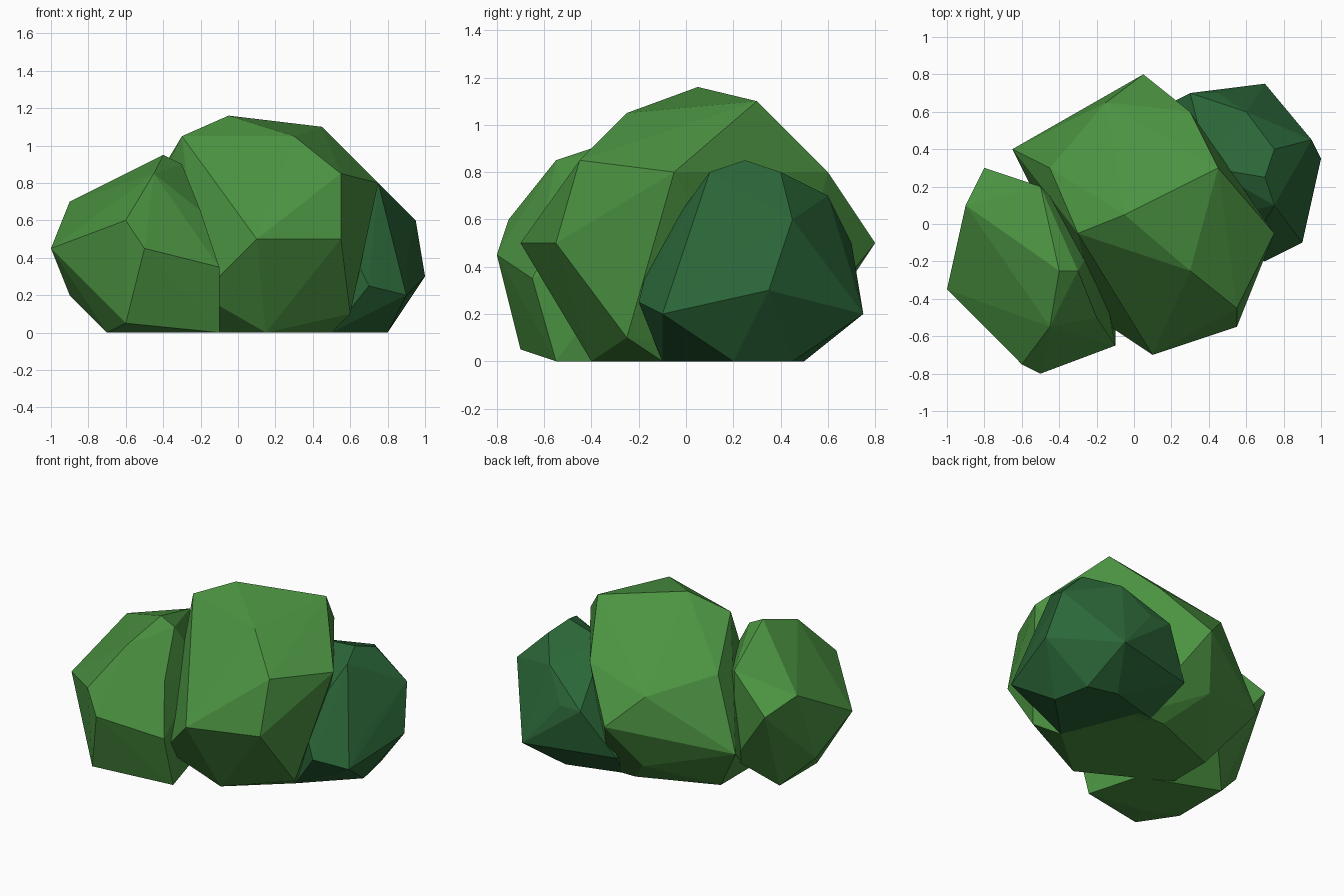
import bpy
import bmesh

default_cube = bpy.data.objects.get("Cube")
if default_cube:
    bpy.data.objects.remove(default_cube, do_unlink=True)


def make_material(name, colour):
    material = bpy.data.materials.new(name)
    material.use_nodes = True
    material.diffuse_color = (*colour, True)
    shader = material.node_tree.nodes["Principled BSDF"]
    shader.inputs["Base Color"].default_value = material.diffuse_color
    shader.inputs["Roughness"].default_value = .9
    return material


def make_clump(name, material, base, waist, crown):
    """Stretch a faceted convex skin over the corners of three rings."""
    bm = bmesh.new()
    for corner in base + waist + crown:
        bm.verts.new(corner)
    bmesh.ops.convex_hull(bm, input=bm.verts[:])

    # Drop any corner that ended up inside the skin
    loose = [vert for vert in bm.verts if not vert.link_faces]
    bmesh.ops.delete(bm, geom=loose, context="VERTS")
    bmesh.ops.recalc_face_normals(bm, faces=bm.faces[:])

    mesh = bpy.data.meshes.new(name)
    bm.to_mesh(mesh)
    bm.free()
    mesh.materials.append(material)
    mesh.shade_flat()
    clump = bpy.data.objects.new(name, mesh)
    bpy.context.scene.collection.objects.link(clump)


leaf_green = make_material("leaf green", (.07, .29, .053))
deep_green = make_material("deep green", (.024, .135, .04))

# Tall middle clump
make_clump(
    name="middle_foliage",
    material=leaf_green,
    base=[(.15, -.4, 0), (.5, -.1, 0), (.3, .4, 0), (.1, .4, 0),
          (-.4, .2, 0), (-.4, -.1, 0), (.6, -.25, .1)],
    waist=[(.1, -.7, .5), (.55, -.55, .5), (-.1, .6, .2), (.05, .8, .5),
           (-.65, .4, .35), (-.2, -.5, .2)],
    crown=[(.55, -.45, .85), (.75, -.05, .8), (.3, .6, .8), (-.15, .65, .7),
           (-.45, .3, .8), (-.3, -.05, 1.05), (.3, -.25, 1.05),
           (.45, .3, 1.1), (-.05, .05, 1.16)],
)

# Low clump at the front corner, its inner side buried in the middle one
make_clump(
    name="front_foliage",
    material=leaf_green,
    base=[(-.7, 0, 0), (-.7, -.4, 0), (-.45, -.5, 0), (-.1, -.55, 0),
          (-.2, -.2, 0), (-.6, -.7, .05), (-.9, -.1, .2), (-.5, .2, .2)],
    waist=[(-1, -.35, .45), (-.5, -.8, .45), (-.1, -.65, .35),
           (-.75, -.55, .35), (-.6, -.75, .6), (-.9, .1, .7), (-.8, .3, .6)],
    crown=[(-.75, .05, .75), (-.45, -.55, .85), (-.4, -.25, .95),
           (-.2, -.5, .65), (-.3, -.25, .9), (-.5, .2, .8), (-.2, -.1, .6)],
)

# Dark clump at the opposite back corner, also partly buried
make_clump(
    name="back_foliage",
    material=deep_green,
    base=[(.8, .2, 0), (.75, .45, 0), (.55, .5, 0), (.5, -.1, 0),
          (.2, .1, 0), (.2, .4, 0), (.1, .6, .2), (.7, .75, .2),
          (.9, -.1, .2)],
    waist=[(.7, -.2, .25), (1, .35, .3), (.9, .1, .4), (.6, -.15, .45),
           (.3, .7, .5), (.45, .7, .5), (.95, .45, .6), (.3, 0, .5)],
    crown=[(.6, .6, .7), (.75, .1, .8), (.75, .4, .8), (.7, .25, .85),
           (.4, .3, .8)],
)
